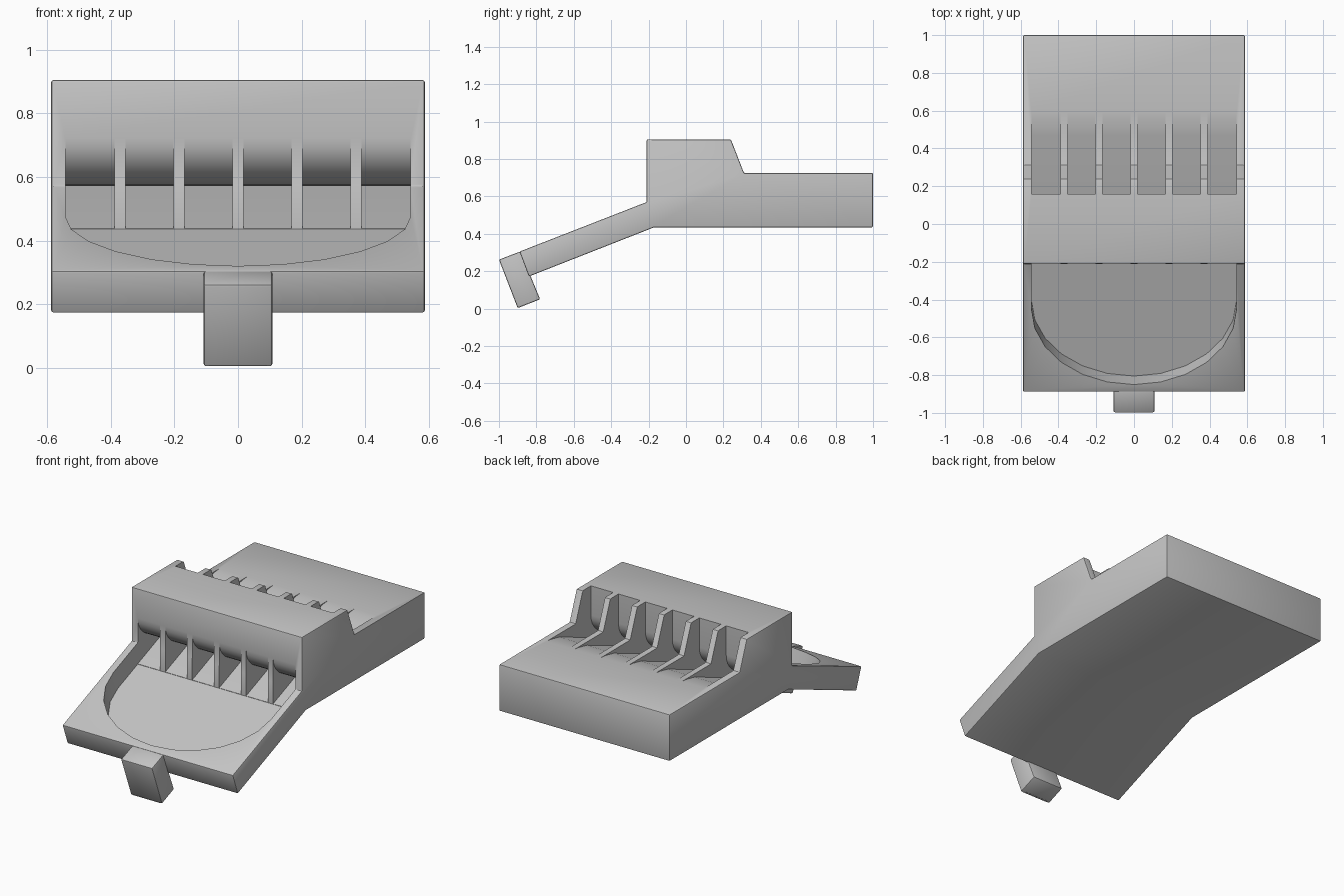
import bpy, bmesh, math
from mathutils import Vector

cube = bpy.data.objects.get("Cube")
if cube:
    bpy.data.objects.remove(cube, do_unlink=True)

grey = bpy.data.materials.new("plain grey")
grey.use_nodes = True
COLOUR = (0.55, 0.55, 0.55, 1)
grey.diffuse_color = COLOUR
grey.node_tree.nodes["Principled BSDF"].inputs["Base Color"].default_value = COLOUR


def loft(name, ring_a, ring_b):
    """Closed solid between two matching rings of points."""
    bm = bmesh.new()
    a = [bm.verts.new(p) for p in ring_a]
    b = [bm.verts.new(p) for p in ring_b]
    bm.faces.new(a)
    bm.faces.new(b)
    for i in range(len(a)):
        j = (i + 1) % len(a)
        bm.faces.new((a[i], a[j], b[j], b[i]))
    bmesh.ops.recalc_face_normals(bm, faces=bm.faces)
    mesh = bpy.data.meshes.new(name)
    bm.to_mesh(mesh)
    bm.free()
    obj = bpy.data.objects.new(name, mesh)
    bpy.context.collection.objects.link(obj)
    mesh.materials.append(grey)
    return obj


def prism(name, profile, x0, x1):
    """Side profile of (y, z) points pulled along x."""
    return loft(name, [(x0, y, z) for y, z in profile], [(x1, y, z) for y, z in profile])


def activate(obj):
    bpy.ops.object.select_all(action='DESELECT')
    obj.select_set(True)
    bpy.context.view_layer.objects.active = obj


def bevel(obj, width):
    mod = obj.modifiers.new("soft edges", 'BEVEL')
    mod.width, mod.segments = width, 2
    activate(obj)
    bpy.ops.object.modifier_apply(modifier=mod.name)


def carve(obj, cutter):
    cutter.hide_render = True
    mod = obj.modifiers.new("cut", 'BOOLEAN')
    mod.operation, mod.solver, mod.object = 'DIFFERENCE', 'EXACT', cutter
    activate(obj)
    bpy.ops.object.modifier_apply(modifier=mod.name)
    bpy.data.objects.remove(cutter, do_unlink=True)


HALF = 0.5875       # half width of the body
INNER = 0.543       # half width of the tray and chutes
FRONT = -0.21       # front wall of the hopper
SLOPE = 0.39


def ramp(y):
    return 0.57 + SLOPE * (y - FRONT)


def floor(y):
    return ramp(y) - 0.133


# Body: sloping ramp, tall hopper and rear deck
body = prism("body", [(-0.84, 0.172), (-0.89, 0.305), (FRONT, 0.57), (FRONT, 0.905),
                      (0.24, 0.905), (0.31, 0.725), (1, 0.725), (1, 0.435),
                      (-0.17, 0.435)], -HALF, HALF)
bevel(body, 0.007)

# Tray: rounded pocket sunk square to the ramp
outline = [(INNER, FRONT - 0.001)]
for i in range(13):
    t = math.pi * i / 12
    outline.append((INNER * math.cos(t), -0.45 - 0.4 * math.sin(t)))
outline.append((-INNER, FRONT - 0.001))
normal = Vector((0, -SLOPE, 1)).normalized()
drop = 0.133 * normal.z
low, high = [], []
for x, y in outline:
    rim = Vector((x, y, ramp(y)))
    rear = y > FRONT - 0.01
    down = Vector((0, 0, 0.133)) if rear else normal * drop
    low.append(rim - down)
    high.append(rim + down * 0.5)
carve(body, loft("tray_cutter", low, high))

# Chutes: open at the rear, passing beneath a rounded baffle into the tray
chute = [(y, floor(y) + 0.002) for y in (FRONT - 0.004, 0.47)]
chute += [(0.51, 0.713), (0.55, 0.721), (0.6, 0.7256), (0.62, 1), (0.16, 1)]
for i in range(17):
    t = math.pi * i / 16
    chute.append((-0.025 + 0.185 * math.cos(t), 0.722 - 0.15 * math.sin(t)))
chute.append((FRONT - 0.004, 0.722))
PITCH, FIN = 0.1855, 0.018
for i in range(6):
    x0 = -INNER if i == 0 else (i - 3) * PITCH + FIN
    x1 = INNER if i == 5 else (i - 2) * PITCH - FIN
    carve(body, prism("chute_cutter", chute, x0, x1))

# Front tab: tilted block with a tapered hollow in its lower end
tab = prism("front_tab", [(-1, 0.262), (-0.885, 0.306), (-0.78, 0.05), (-0.9, 0.003)],
            -0.108, 0.108)
bevel(tab, 0.008)
bm = bmesh.new()
bm.from_mesh(tab.data)
end = min(bm.faces, key=lambda f: f.calc_center_median().z)
axis = end.normal.copy()
bmesh.ops.inset_region(bm, faces=[end], thickness=0.012)
apex = bmesh.ops.poke(bm, faces=[end])["verts"][0]
apex.co -= axis * 0.1
bm.to_mesh(tab.data)
bm.free()

for obj in (body, tab):
    activate(obj)
    bpy.ops.object.shade_smooth_by_angle(angle=math.radians(30))
